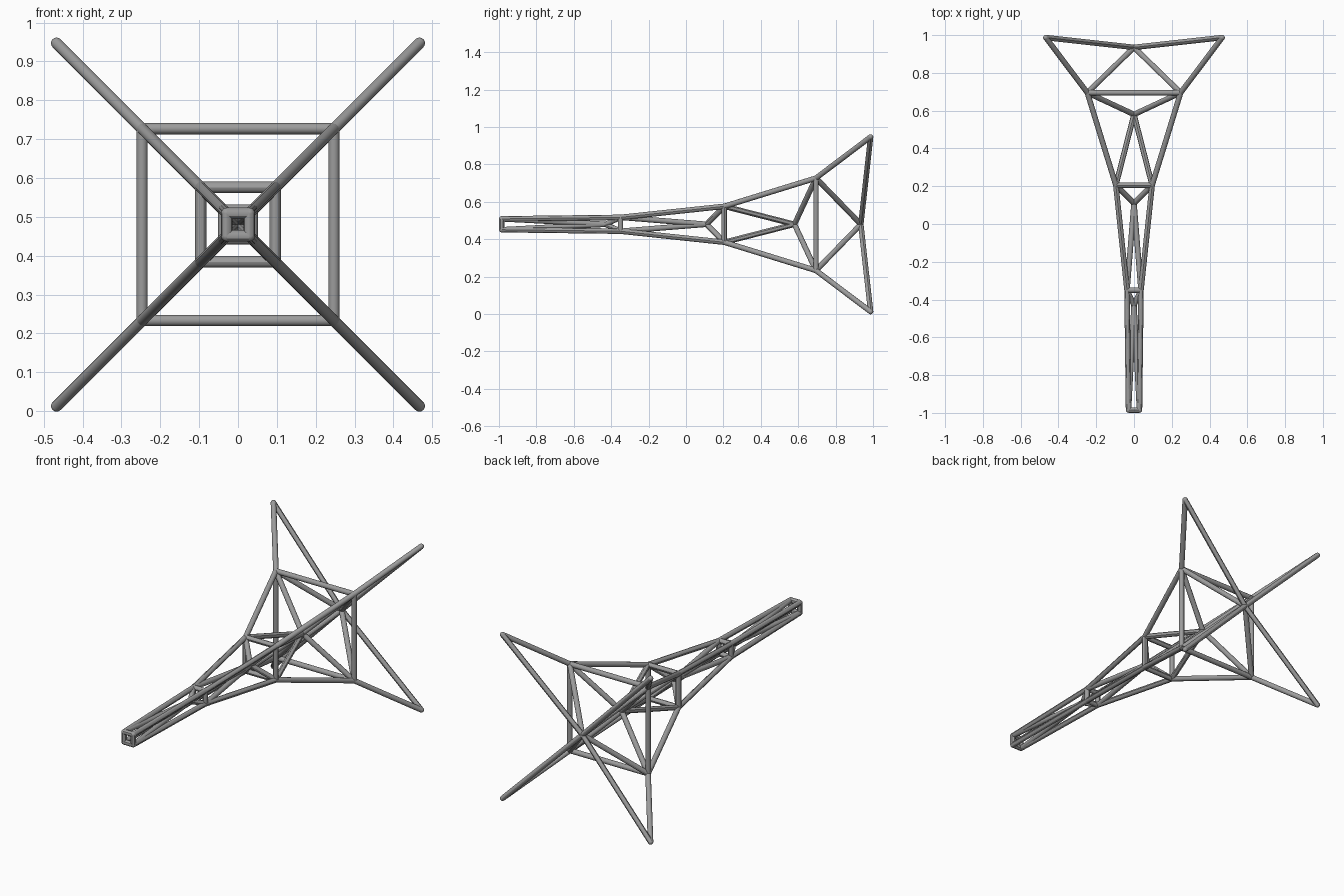
import bpy
from mathutils import Vector

cube = bpy.data.objects.get("Cube")
if cube:
    bpy.data.objects.remove(cube)

MID = 0.48      # height of the long axis
R = 0.0145      # rod radius

steel = bpy.data.materials.new("grey_steel")
steel.use_nodes = True
grey = (0.33, 0.33, 0.33, 1)
steel.diffuse_color = grey
steel.node_tree.nodes["Principled BSDF"].inputs["Base Color"].default_value = grey


def finish(name):
    ob = bpy.context.object
    ob.name = name
    ob.data.materials.append(steel)
    bpy.ops.object.shade_smooth_by_angle()
    return ob


def rod(name, a, b):
    d = b - a
    bpy.ops.mesh.primitive_cylinder_add(vertices=12, radius=R, depth=d.length,
                                        location=(a + b) / 2)
    ob = finish(name)
    ob.rotation_euler = d.to_track_quat('Z', 'Y').to_euler()


def joint(name, p):
    bpy.ops.mesh.primitive_uv_sphere_add(segments=12, ring_count=8, radius=R, location=p)
    finish(name)


def square(y, half):
    return [Vector((sx * half, y, MID + sz * half))
            for sx, sz in ((1, 1), (-1, 1), (-1, -1), (1, -1))]


# Square stations from the narrow front to the four flared tips
stations = [square(-0.985, 0.029), square(-0.35, 0.037), square(0.205, 0.096),
            square(0.695, 0.247), square(0.987, 0.467)]
# Axis nodes, one inside each bay
hubs = [Vector((0, y, MID)) for y in (-0.43, 0.11, 0.58, 0.935)]

# Cross frames and joints
for s, corners in enumerate(stations):
    for i, p in enumerate(corners):
        joint("corner_joint", p)
        if s < 4:
            rod("frame_bar", p, corners[(i + 1) % 4])

# Long edge rods and the braces meeting at each hub
for bay, hub in enumerate(hubs):
    joint("hub_joint", hub)
    for near, far in zip(stations[bay], stations[bay + 1]):
        rod("edge_rod", near, far)
        rod("front_brace", near, hub)
        rod("rear_brace", far, hub)
